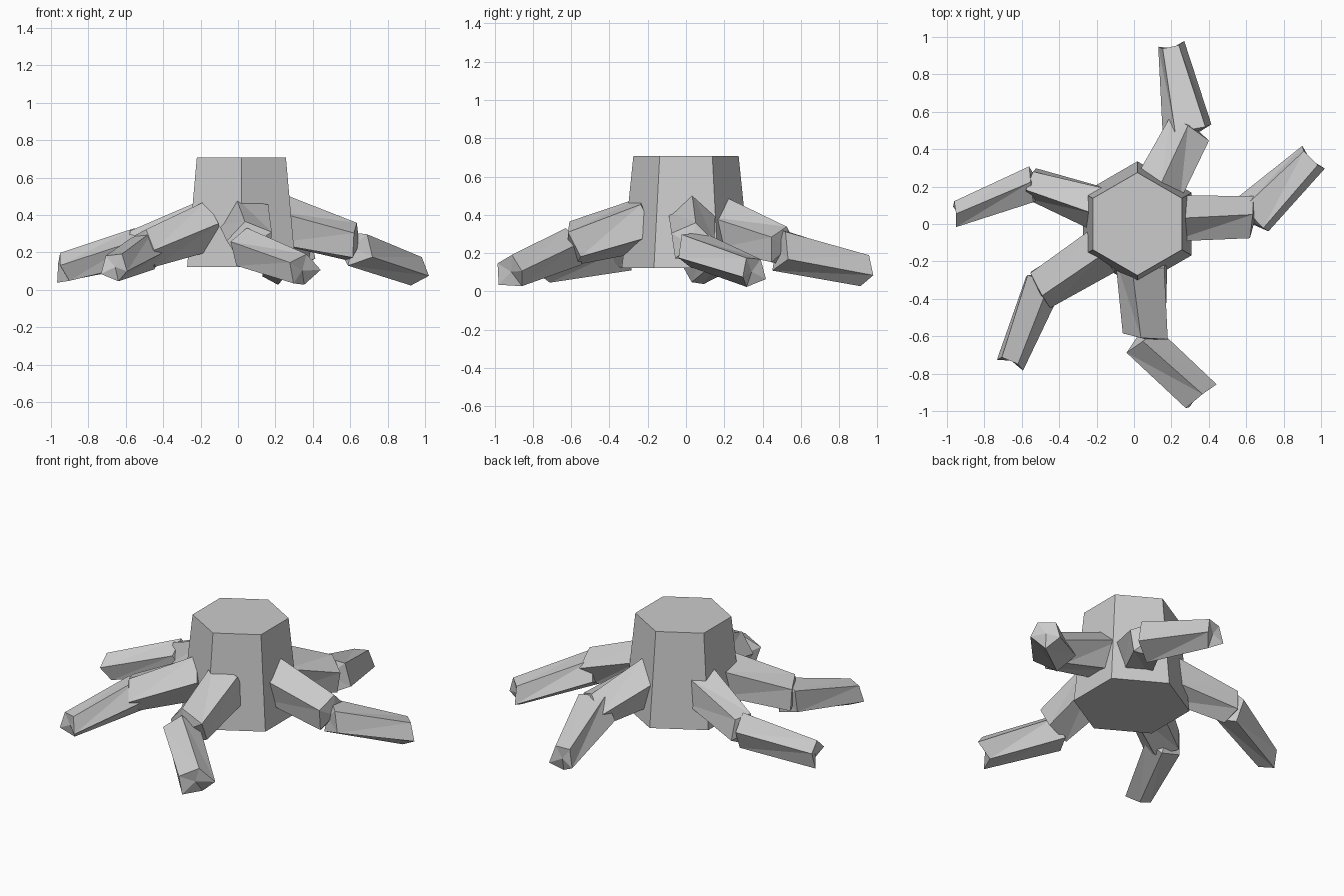
import bpy, bmesh, math
from mathutils import Vector

if "Cube" in bpy.data.objects:
    bpy.data.objects.remove(bpy.data.objects["Cube"])

bark = bpy.data.materials.new("grey bark")
bark.use_nodes = True
GREY = (0.6, 0.6, 0.6, 1)
bark.diffuse_color = GREY
bark.node_tree.nodes["Principled BSDF"].inputs["Base Color"].default_value = GREY


def finish(bm, name):
    bmesh.ops.recalc_face_normals(bm, faces=bm.faces)
    mesh = bpy.data.meshes.new(name)
    bm.to_mesh(mesh)
    bm.free()
    mesh.materials.append(bark)
    obj = bpy.data.objects.new(name, mesh)
    bpy.context.collection.objects.link(obj)


def ring(bm, centre, side, up, axis, half_w, half_h, roll, jag):
    """Five-sided section; jag pushes alternate corners along the axis."""
    verts = []
    for i in range(5):
        a = math.radians(90 + roll + i * 72)
        push = jag if i % 2 else -jag
        verts.append(bm.verts.new(centre + side * half_w * math.cos(a)
                                  + up * half_h * math.sin(a) + axis * push))
    return verts


def root_part(name, start, end, size0, size1, roll=0, twist=12, jag=0.02, tip=0.0):
    """Tapered, slightly twisted prism with splintered ends."""
    start, end = Vector(start), Vector(end)
    axis = (end - start).normalized()
    side = axis.cross(Vector((0, 0, 1))).normalized()
    up = side.cross(axis)
    bm = bmesh.new()
    a = ring(bm, start, side, up, axis, *size0, roll, jag)
    b = ring(bm, end, side, up, axis, *size1, roll + twist, jag)
    a_mid = bm.verts.new(start - axis * 0.03)
    b_mid = bm.verts.new(end + axis * tip)
    for i in range(5):
        j = (i + 1) % 5
        bm.faces.new((a[i], a[j], b[j]))
        bm.faces.new((a[i], b[j], b[i]))
        bm.faces.new((a[j], a[i], a_mid))
        bm.faces.new((b[i], b[j], b_mid))
    finish(bm, name)


# Trunk: tapered hexagonal stump
bm = bmesh.new()
bmesh.ops.create_cone(bm, cap_ends=True, segments=6, radius1=0.335, radius2=0.275, depth=0.585)
bmesh.ops.translate(bm, verts=bm.verts, vec=(0.018, 0, 0.415))
finish(bm, "trunk")

# Roots: start, knee, lower start, tip, sizes (half width, half height) and rolls
roots = {
    "left_root": ((0.20, 0.03, 0.37), (0.62, 0.03, 0.25), (0.63, 0.04, 0.22), (0.95, 0.35, 0.10),
                  (0.13, 0.15), (0.12, 0.11), (0.13, 0.10), (0.09, 0.085), 0, 30),
    "front_root": ((0.05, -0.20, 0.36), (0.07, -0.59, 0.25), (0.04, -0.62, 0.22), (0.35, -0.92, 0.10),
                   (0.15, 0.15), (0.13, 0.12), (0.11, 0.11), (0.11, 0.09), -25, 0),
    "front_right_root": ((-0.16, -0.13, 0.34), (-0.50, -0.34, 0.22), (-0.49, -0.31, 0.21), (-0.66, -0.74, 0.12),
                         (0.14, 0.14), (0.12, 0.11), (0.11, 0.11), (0.08, 0.08), 10, 20),
    "right_root": ((-0.18, 0.09, 0.34), (-0.55, 0.22, 0.22), (-0.54, 0.21, 0.22), (-0.95, 0.055, 0.11),
                   (0.13, 0.14), (0.09, 0.11), (0.10, 0.11), (0.07, 0.085), 20, -10),
    "back_root": ((0.13, 0.19, 0.34), (0.30, 0.50, 0.23), (0.29, 0.50, 0.22), (0.20, 0.95, 0.11),
                  (0.14, 0.15), (0.13, 0.11), (0.14, 0.12), (0.075, 0.09), 0, 30),
}
for name, (s, k, k2, t, w0, w1, w2, w3, r1, r2) in roots.items():
    root_part(name + "_upper", s, k, w0, w1, r1, 10, 0.015, 0.03)
    root_part(name + "_lower", k2, t, w2, w3, r2, 10, 0.02, -0.01)
